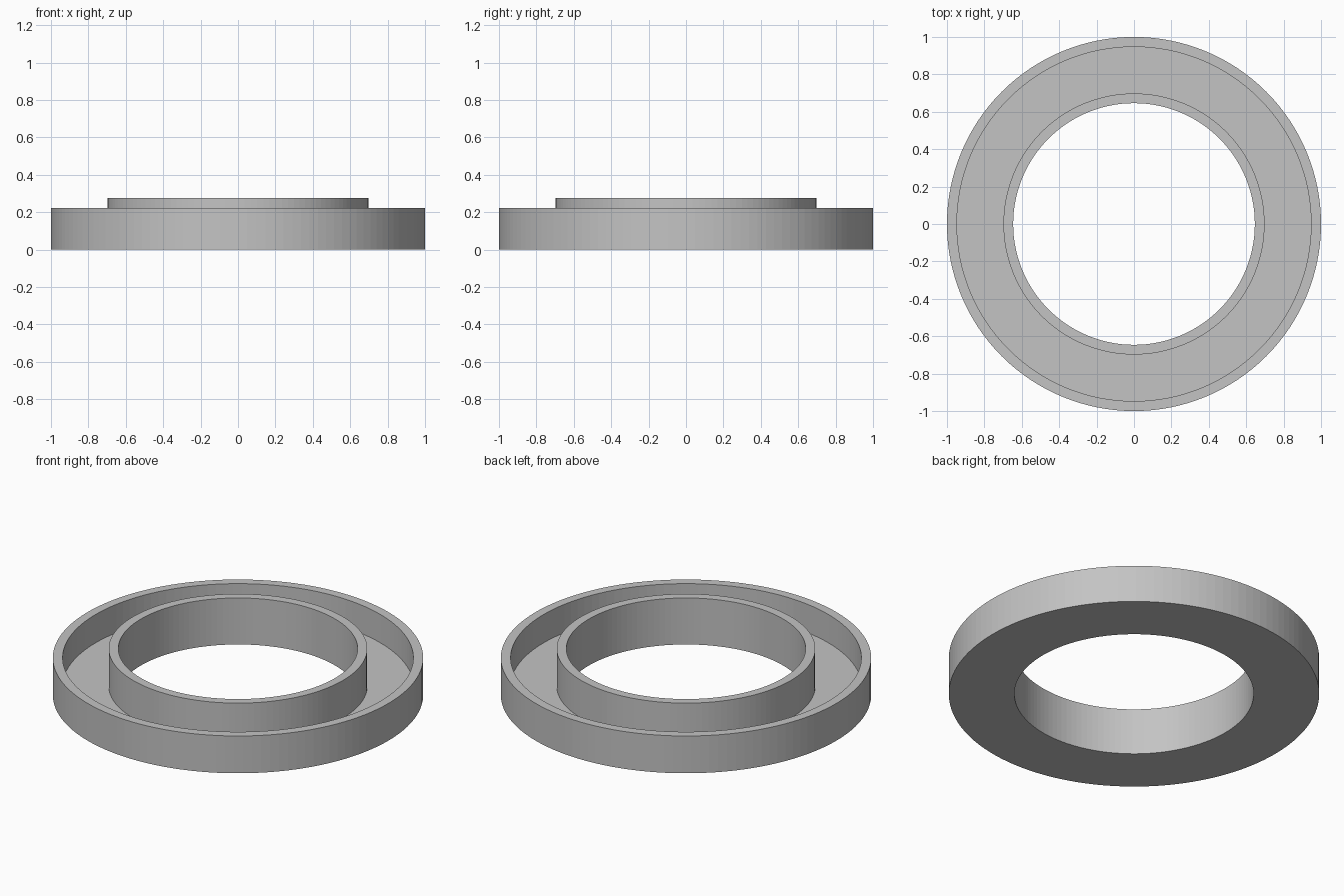
import bpy
import bmesh
import math

if "Cube" in bpy.data.objects:
    bpy.data.objects.remove(bpy.data.objects["Cube"])

SEGMENTS = 128

grey = bpy.data.materials.new("plain grey")
grey.diffuse_color = (0.55, 0.55, 0.55, 1.0)
grey.use_nodes = True
grey.node_tree.nodes["Principled BSDF"].inputs["Base Color"].default_value = grey.diffuse_color


def lathe(name, profile):
    """Spin a closed (radius, height) profile around the z axis."""
    bm = bmesh.new()
    rings = []
    for i in range(SEGMENTS):
        a = 2 * math.pi * i / SEGMENTS
        rings.append([bm.verts.new((r * math.cos(a), r * math.sin(a), z))
                      for r, z in profile])
    n = len(profile)
    for i, ring in enumerate(rings):
        following = rings[(i + 1) % SEGMENTS]
        for j in range(n):
            k = (j + 1) % n
            bm.faces.new((ring[j], following[j], following[k], ring[k]))
    bmesh.ops.recalc_face_normals(bm, faces=bm.faces)
    mesh = bpy.data.meshes.new(name)
    bm.to_mesh(mesh)
    bm.free()
    mesh.materials.append(grey)
    obj = bpy.data.objects.new(name, mesh)
    bpy.context.collection.objects.link(obj)
    return obj


# Ring tray: low outer wall, sunken floor, taller inner collar, open centre
inner, collar, wall, outer = 0.646, 0.698, 0.947, 1.0
floor, rim, top = 0.053, 0.222, 0.277
lathe("ring_tray", [
    (inner, 0), (outer, 0),
    (outer, rim), (wall, rim),
    (wall, floor), (collar, floor),
    (collar, top), (inner, top),
])
